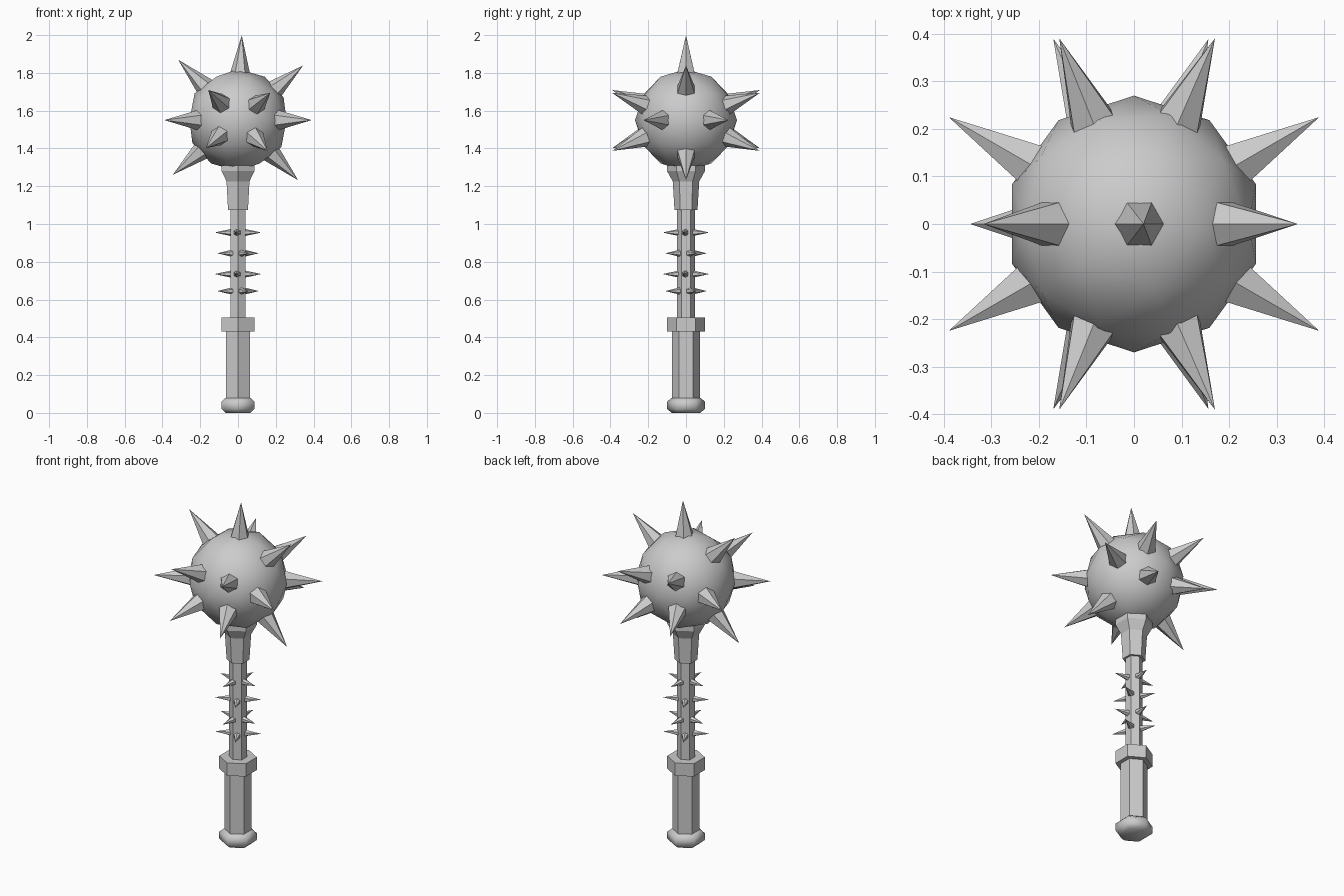
import bpy
import bmesh
import math
from mathutils import Vector

cube = bpy.data.objects.get("Cube")
if cube:
    bpy.data.objects.remove(cube, do_unlink=True)

# One grey metal for the whole weapon
metal = bpy.data.materials.new("grey metal")
metal.use_nodes = True
GREY = (0.6, 0.6, 0.6, 1)
metal.diffuse_color = GREY
metal.node_tree.nodes["Principled BSDF"].inputs["Base Color"].default_value = GREY

SIDES = 6
HEAD = Vector((0, 0, 1.55))


def finish(name, bm, smooth=None):
    bmesh.ops.recalc_face_normals(bm, faces=bm.faces)
    mesh = bpy.data.meshes.new(name)
    bm.to_mesh(mesh)
    bm.free()
    mesh.materials.append(metal)
    ob = bpy.data.objects.new(name, mesh)
    bpy.context.collection.objects.link(ob)
    if smooth:
        bpy.ops.object.select_all(action='DESELECT')
        ob.select_set(True)
        bpy.context.view_layer.objects.active = ob
        bpy.ops.object.shade_smooth_by_angle(angle=math.radians(smooth))
    return ob


def hex_turned(name, profile, smooth=None):
    """Six-sided solid from (radius, height) pairs, corners towards +y and -y."""
    bm = bmesh.new()
    rings = []
    for r, z in profile:
        angles = [math.pi / 2 + math.tau * k / SIDES for k in range(SIDES)]
        rings.append([bm.verts.new((r * math.cos(a), r * math.sin(a), z)) for a in angles])
    for low, high in zip(rings, rings[1:]):
        for k in range(SIDES):
            n = (k + 1) % SIDES
            bm.faces.new((low[k], low[n], high[n], high[k]))
    bm.faces.new(rings[0][::-1])
    bm.faces.new(rings[-1])
    return finish(name, bm, smooth)


def add_spike(bm, origin, direction, start, end, radius):
    """Six-sided spike along a direction, one corner turned upwards."""
    d = Vector(direction).normalized()
    up = Vector((1, 0, 0)) if d.z > 0.95 else Vector((0, 0, 1))
    u = (up - d * up.dot(d)).normalized()
    w = d.cross(u)
    tip = bm.verts.new(origin + d * end)
    base = []
    for k in range(SIDES):
        a = math.tau * k / SIDES
        base.append(bm.verts.new(origin + d * start + (u * math.cos(a) + w * math.sin(a)) * radius))
    for k in range(SIDES):
        bm.faces.new((base[k], base[(k + 1) % SIDES], tip))
    bm.faces.new(base[::-1])


# Handle parts, bottom to top
hex_turned("pommel", [(0.075, 0), (0.1, 0.02), (0.1, 0.06), (0.075, 0.08)], smooth=60)
hex_turned("grip", [(0.073, 0.07), (0.073, 0.44)])
hex_turned("grip_collar", [(0.1, 0.43), (0.1, 0.505)])
hex_turned("shaft", [(0.047, 0.49), (0.047, 1.1)])
hex_turned("neck", [(0.061, 1.075), (0.07, 1.225), (0.1, 1.28), (0.1, 1.31)])

# Round head
bm = bmesh.new()
bmesh.ops.create_icosphere(bm, subdivisions=2, radius=0.27)
bmesh.ops.translate(bm, vec=HEAD, verts=bm.verts)
finish("head_ball", bm, smooth=60)

# Large spikes on the head
bm = bmesh.new()
directions = [(0.02, 0, 0.45),
              (-0.315, 0, 0.318), (0.341, 0, 0.286),
              (-0.341, 0, -0.286), (0.315, 0, -0.315)]
for side in (-1, 1):
    directions += [(-0.39, side * 0.225, 0), (0.39, side * 0.225, 0)]
    directions += [(-0.157, side * 0.39, 0.159), (0.17, side * 0.39, 0.144),
                   (-0.17, side * 0.39, -0.148), (0.157, side * 0.39, -0.163)]
for d in directions:
    add_spike(bm, HEAD, d, 0.243, 0.45, 0.054)
finish("head_spikes", bm)

# Small spikes around the shaft, every second row turned
bm = bmesh.new()
for height, turn in ((0.955, -6), (0.845, 28), (0.735, -6), (0.645, 28)):
    for quarter in range(4):
        a = math.radians(turn + 90 * quarter)
        add_spike(bm, Vector((0, 0, height)), (math.cos(a), math.sin(a), 0), 0.032, 0.124, 0.02)
finish("shaft_spikes", bm)
